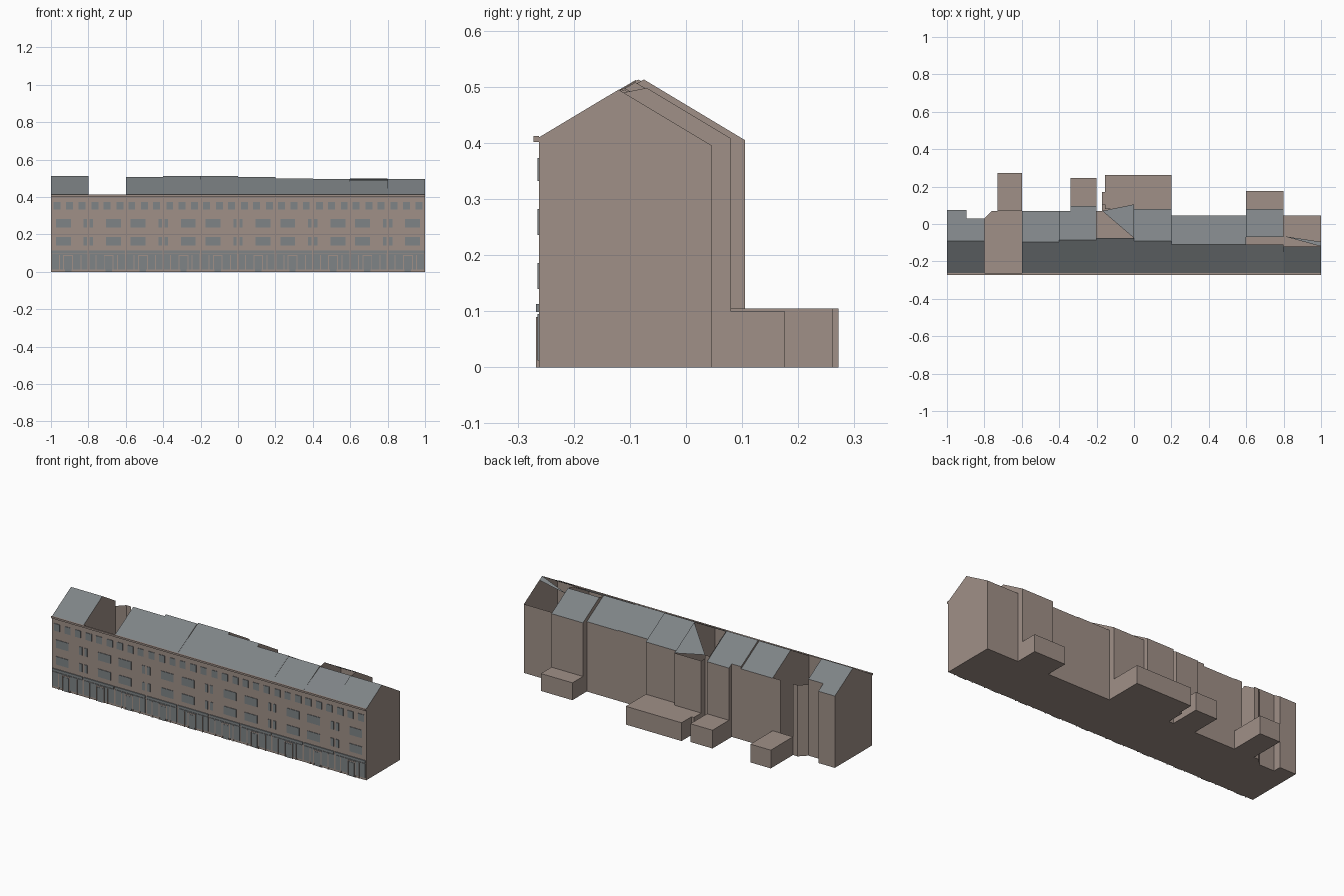
import bpy, bmesh

old = bpy.data.objects.get("Cube")
if old:
    bpy.data.objects.remove(old, do_unlink=True)


def material(name, rgb):
    m = bpy.data.materials.new(name)
    m.use_nodes = True
    m.diffuse_color = (*rgb, 1)
    bsdf = m.node_tree.nodes["Principled BSDF"]
    bsdf.inputs["Base Color"].default_value = (*rgb, 1)
    bsdf.inputs["Roughness"].default_value = 0.9
    return m


MATS = [material("taupe_wall", (0.35, 0.28, 0.245)),
        material("slate_grey", (0.21, 0.23, 0.24))]
WALL, SLATE = 0, 1
FRONT, EAVE, PITCH = -0.262, 0.41, 0.6


def finish(name, bm):
    mesh = bpy.data.meshes.new(name)
    bm.normal_update()
    bm.to_mesh(mesh)
    bm.free()
    for m in MATS:
        mesh.materials.append(m)
    ob = bpy.data.objects.new(name, mesh)
    bpy.context.collection.objects.link(ob)
    return ob


def add_box(bm, x0, x1, y0, y1, z0, z1, mat=WALL):
    verts = bmesh.ops.create_cube(bm, size=1)["verts"]
    for v in verts:
        v.co = ((x0 + x1) / 2 + v.co.x * (x1 - x0),
                (y0 + y1) / 2 + v.co.y * (y1 - y0),
                (z0 + z1) / 2 + v.co.z * (z1 - z0))
    for f in {f for v in verts for f in v.link_faces}:
        f.material_index = mat


def box(name, *dims, mat=WALL):
    bm = bmesh.new()
    add_box(bm, *dims, mat)
    return finish(name, bm)


def sheet(name, pts, mat=WALL):
    bm = bmesh.new()
    f = bm.faces.new([bm.verts.new(p) for p in pts])
    f.material_index = mat
    return finish(name, bm)


def house(name, x0, x1, rear, ridge_y, ridge_z, front_ridge=None, skip=()):
    """Gabled shell; skip names the faces left open."""
    rear_eave = ridge_z - PITCH * (rear - ridge_y)
    prof = [(FRONT, 0), (rear, 0), (rear, rear_eave), (ridge_y, ridge_z)]
    sides = ["floor", "rear", "rear_roof"]
    if front_ridge:
        prof.append(front_ridge)
        sides.append("ridge")
    prof.append((FRONT, EAVE))
    sides += ["front_roof", "front"]
    bm = bmesh.new()
    a = [bm.verts.new((x0, y, z)) for y, z in prof]
    b = [bm.verts.new((x1, y, z)) for y, z in prof]
    for i, side in enumerate(sides):
        j = (i + 1) % len(prof)
        if side not in skip:
            f = bm.faces.new((a[i], a[j], b[j], b[i]))
            f.material_index = SLATE if "roof" in side else WALL
    if "left_end" not in skip:
        bm.faces.new(b)
    if "right_end" not in skip:
        bm.faces.new(a[::-1])
    bmesh.ops.recalc_face_normals(bm, faces=bm.faces)
    return finish(name, bm)


# Terrace houses from right to left
house("end_house", -1, -0.895, 0.075, -0.09, 0.512)
house("end_house_notch", -0.895, -0.8, 0.03, -0.09, 0.512)
house("house_a", -0.6, -0.4, 0.07, -0.095, 0.506)
house("house_b_narrow", -0.4, -0.34, 0.07, -0.085, 0.513)
house("house_b_deep", -0.34, -0.2, 0.095, -0.085, 0.513)
house("house_c_narrow", -0.2, -0.17, 0.07, -0.075, 0.513, skip=("rear_roof", "left_end"))
house("house_c_deep", -0.17, 0, 0.105, -0.075, 0.513, skip=("rear_roof", "right_end"))
house("house_d", 0, 0.2, 0.08, -0.09, 0.508)
house("house_e", 0.2, 0.4, 0.045, -0.11, 0.498)
house("house_f", 0.4, 0.6, 0.045, -0.11, 0.495)
house("house_g", 0.6, 0.8, 0.08, -0.07, 0.498, front_ridge=(-0.11, 0.49), skip=("ridge",))
house("far_end_house", 0.8, 1, 0.045, -0.12, 0.495, skip=("rear_roof",))

# Remaining pieces of the broken rear slopes
sheet("broken_roof_c", [(-0.17, 0.07, 0.426), (0, 0.105, 0.405), (0, -0.075, 0.513)], SLATE)
sheet("step_wall_c", [(-0.17, 0.07, 0), (-0.17, 0.105, 0),
                      (-0.17, 0.105, 0.405), (-0.17, 0.07, 0.405)])
sheet("broken_roof_end", [(0.8, -0.065, 0.462), (1, -0.095, 0.48), (1, -0.12, 0.495)], SLATE)

# Roofless house: floor, front wall and parts of the rear wall
sheet("roofless_floor", [(-0.8, FRONT, 0), (-0.6, FRONT, 0), (-0.6, 0.07, 0),
                         (-0.76, 0.07, 0), (-0.8, 0.03, 0)])


def wall(name, p, q, z=EAVE):
    sheet(name, [(*p, 0), (*q, 0), (*q, z), (*p, z)])


wall("roofless_front", (-0.8, FRONT), (-0.6, FRONT))
wall("roofless_rear_diagonal", (-0.76, 0.07), (-0.8, 0.03))
wall("roofless_rear_pier", (-0.73, 0.07), (-0.76, 0.07))
wall("roofless_rear_edge", (-0.6, 0.07), (-0.65, 0.07))

# Low rear extensions
for name, x0, x1, y0, y1, h in (
        ("extension_a", -0.73, -0.6, 0.07, 0.272, 0.105),
        ("extension_b", -0.34, -0.2, 0.095, 0.245, 0.105),
        ("extension_c", -0.155, 0.2, 0.08, 0.262, 0.105),
        ("extension_c_step", -0.17, -0.155, 0.105, 0.172, 0.105),
        ("extension_d", 0.6, 0.8, 0.08, 0.176, 0.1)):
    box(name, x0, x1, y0, y1, 0, h)

# Gutter along the front eave
box("gutter", -1, 1, -0.272, FRONT, 0.402, 0.412)

# Facade windows and shopfronts, alternate bays mirrored
windows, shops, frames = bmesh.new(), bmesh.new(), bmesh.new()


def plate(bm, x, width, z0, z1, y, mat):
    add_box(bm, x - width / 2, x + width / 2, y, FRONT, z0, z1, mat)


for bay in range(10):
    left = -1 + bay * 0.2

    def at(offset):
        return left + (offset if bay % 2 == 0 else 0.2 - offset)

    for off in (0.032, 0.1, 0.165):
        plate(windows, at(off), 0.037, 0.332, 0.373, -0.265, SLATE)
    for z in (0.14, 0.236):
        plate(windows, at(0.066), 0.08, z, z + 0.046, -0.265, SLATE)
        plate(windows, at(0.184), 0.018, z, z + 0.046, -0.265, SLATE)
    # Shop glazing, fascia, door surround and posts
    plate(shops, left + 0.1, 0.19, 0.012, 0.095, -0.265, SLATE)
    plate(shops, left + 0.1, 0.192, 0.099, 0.113, -0.267, SLATE)
    for off in (0.045, 0.068, 0.115, 0.16):
        plate(frames, at(off), 0.005, 0.0, 0.09, -0.267, WALL)
    plate(frames, at(0.0915), 0.047, 0.085, 0.09, -0.267, WALL)
    plate(shops, at(0.0915), 0.034, 0.0, 0.08, -0.266, SLATE)

finish("windows", windows)
finish("shopfronts", shops)
finish("shop_frames", frames)
